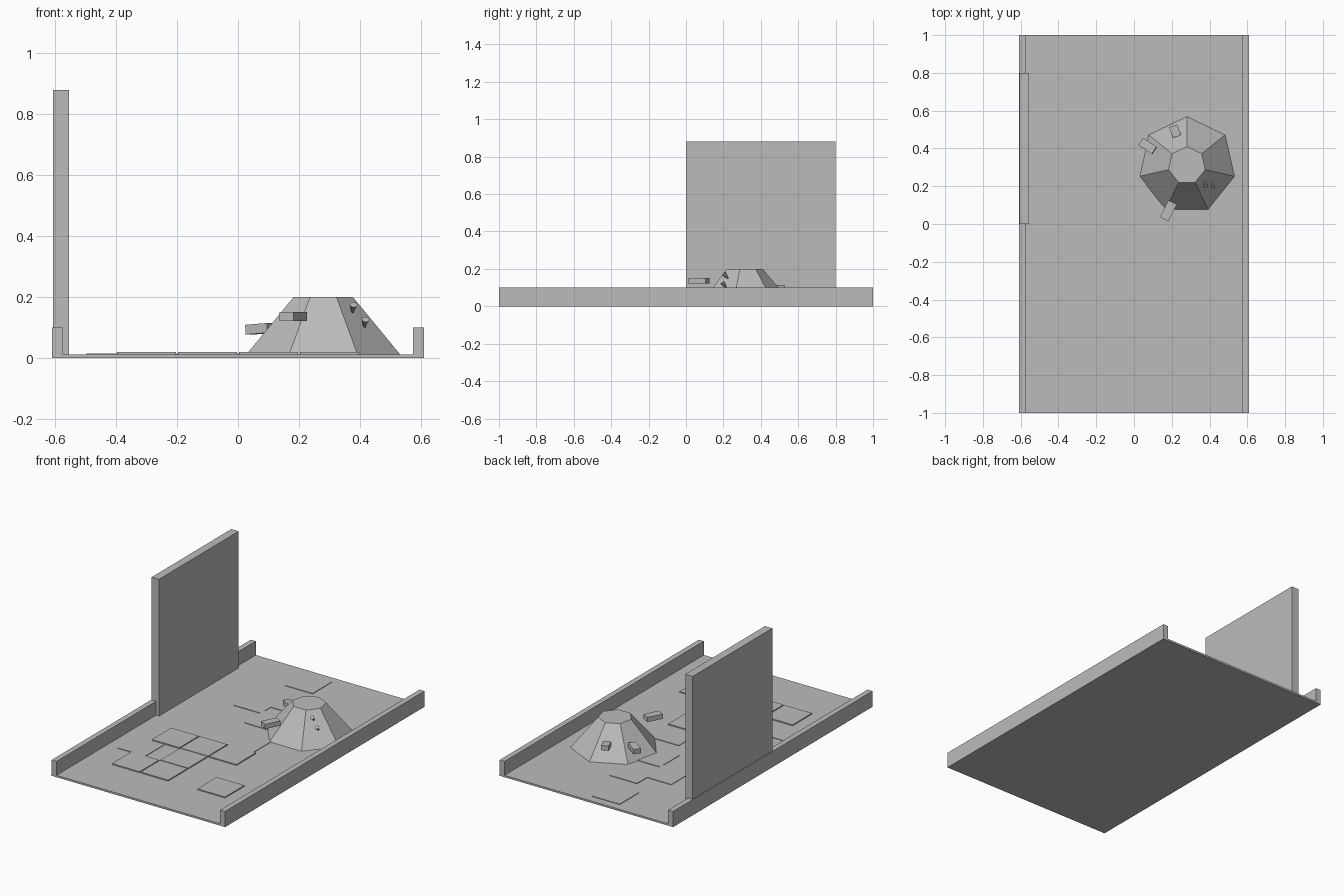
import bpy
import math
from mathutils import Vector

if "Cube" in bpy.data.objects:
    bpy.data.objects.remove(bpy.data.objects["Cube"])

grey = bpy.data.materials.new("stone grey")
grey.diffuse_color = (0.5, 0.5, 0.5, 1)
grey.use_nodes = True
grey.node_tree.nodes["Principled BSDF"].inputs["Base Color"].default_value = grey.diffuse_color


def finish(name):
    ob = bpy.context.object
    ob.name = name
    ob.data.materials.append(grey)
    return ob


def box(name, lo, hi):
    """Axis-aligned box between two corners."""
    lo, hi = Vector(lo), Vector(hi)
    bpy.ops.mesh.primitive_cube_add(size=1, location=(lo + hi) / 2)
    bpy.context.object.scale = hi - lo
    return finish(name)


def block(name, centre, size, turn, tilt=0):
    """Box with a heading about z and a tilt about its own width."""
    bpy.ops.mesh.primitive_cube_add(size=1, location=centre)
    ob = bpy.context.object
    ob.scale = size
    ob.rotation_euler = (0, math.radians(tilt), math.radians(turn))
    return finish(name)


FLOOR = 0.012

# Floor, side rails and tall wall panel
box("floor", (-0.61, -1, 0), (0.61, 1, FLOOR))
box("left_rail", (-0.61, -1, 0), (-0.575, 1, 0.1))
box("right_rail", (0.575, -1, 0), (0.61, 1, 0.1))
box("wall_panel", (-0.607, 0, 0.005), (-0.555, 0.8, 0.88))

# Raised paving tiles
for x, y in [(-0.3, -0.2), (-0.1, -0.2), (0.1, -0.2), (-0.1, -0.4),
             (-0.3, -0.6), (-0.1, -0.6), (0.3, -0.6)]:
    box("paving_tile", (x - 0.097, y - 0.097, 0.006), (x + 0.097, y + 0.097, 0.019))

# Nearly flush paving tiles
for x, y in [(-0.4, -0.4), (0.08, 0.0), (0.0, 0.3), (-0.02, 0.56),
             (-0.19, 0.46), (-0.1, 0.85)]:
    box("low_tile", (x - 0.097, y - 0.097, 0.006), (x + 0.097, y + 0.097, 0.0155))

# Seven-sided mound, one corner towards the back
bpy.ops.mesh.primitive_cone_add(vertices=7, radius1=0.262, radius2=0.1,
                                depth=0.2 - FLOOR + 0.004,
                                location=(0.28, 0.31, (0.2 + FLOOR - 0.004) / 2))
mound = finish("mound")
# Blender's cone starts with a corner on +y
mound.rotation_euler = (0, 0, 0)

# Blocks sticking out of the mound
block("side_block", (0.072, 0.413, 0.096), (0.085, 0.045, 0.032), -33, -4)
block("front_block", (0.182, 0.07, 0.136), (0.1, 0.05, 0.03), 63)
block("back_block", (0.217, 0.492, 0.1), (0.06, 0.045, 0.03), 110)

# Small spikes sunk tip-first into the mound
for x, y, z in [(0.377, 0.217, 0.158), (0.416, 0.208, 0.11)]:
    bpy.ops.mesh.primitive_cone_add(vertices=8, radius1=0.013, radius2=0,
                                    depth=0.045, location=(x, y, z))
    spike = finish("spike")
    inward = Vector((-0.1, 0.6, -0.7))
    spike.rotation_euler = inward.to_track_quat('Z', 'Y').to_euler()
